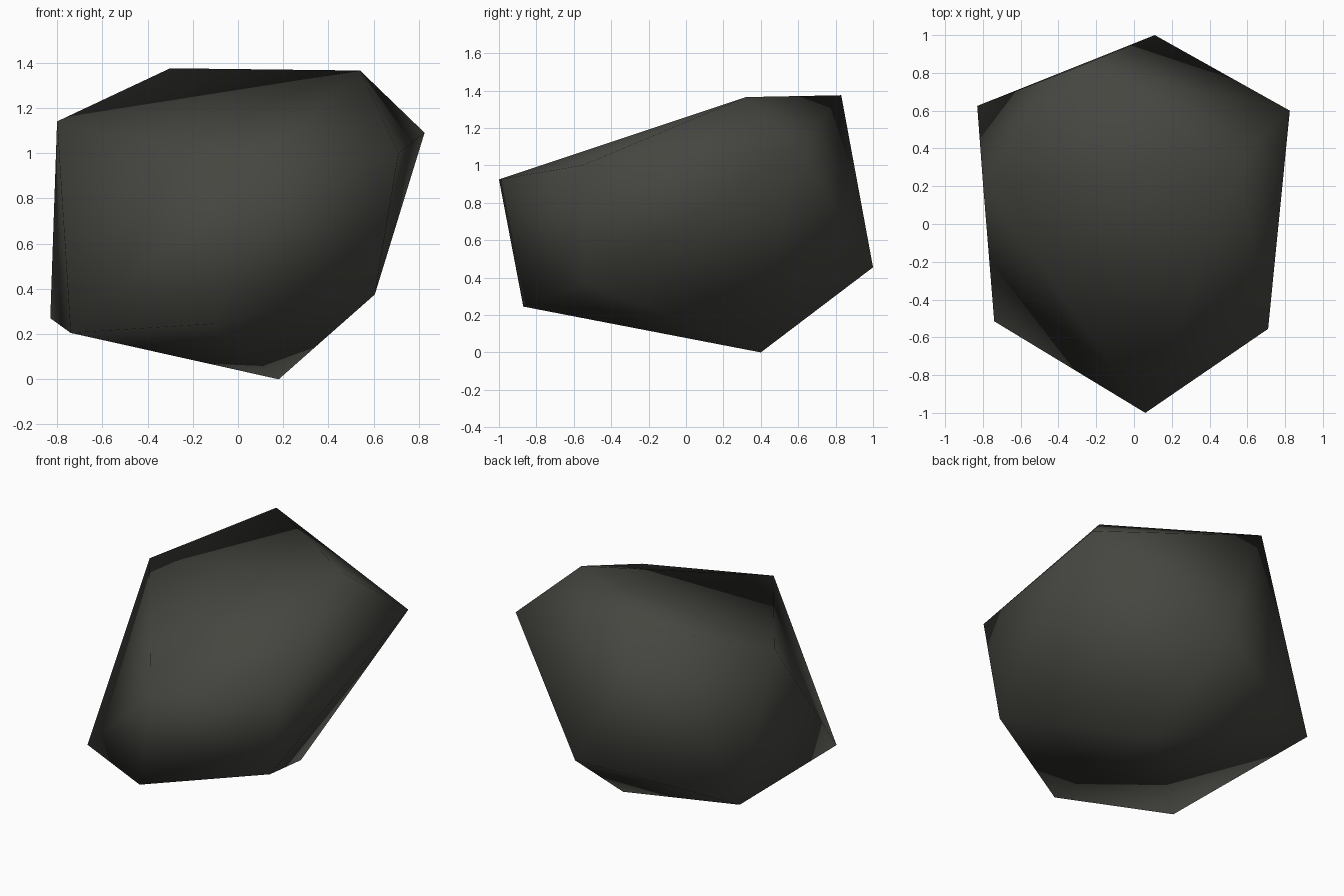
import bpy, bmesh

if "Cube" in bpy.data.objects:
    bpy.data.objects.remove(bpy.data.objects["Cube"])

# Rock: convex hull around twelve corner points, shaded fully smooth
corners = [
    (0.06, -1.00, 0.925), (-0.30, 0.83, 1.375), (0.54, 0.32, 1.365),
    (0.825, 0.60, 1.09), (0.11, 1.00, 0.455), (0.18, 0.40, 0.0),
    (-0.74, -0.515, 0.205), (-0.83, 0.625, 0.27), (-0.80, 0.22, 1.14),
    (-0.11, -0.87, 0.245), (0.605, -0.53, 0.375), (0.71, -0.555, 1.0),
]
bm = bmesh.new()
for c in corners:
    bm.verts.new(c)
bmesh.ops.convex_hull(bm, input=bm.verts)
bmesh.ops.recalc_face_normals(bm, faces=bm.faces)
for f in bm.faces:
    f.smooth = True

mesh = bpy.data.meshes.new("rock")
bm.to_mesh(mesh)
bm.free()
rock = bpy.data.objects.new("rock", mesh)
bpy.context.collection.objects.link(rock)

# Dark stone colour
stone = bpy.data.materials.new("dark stone")
stone.diffuse_color = (0.06, 0.06, 0.052, 1)
stone.use_nodes = True
stone.node_tree.nodes["Principled BSDF"].inputs["Base Color"].default_value = stone.diffuse_color
mesh.materials.append(stone)
